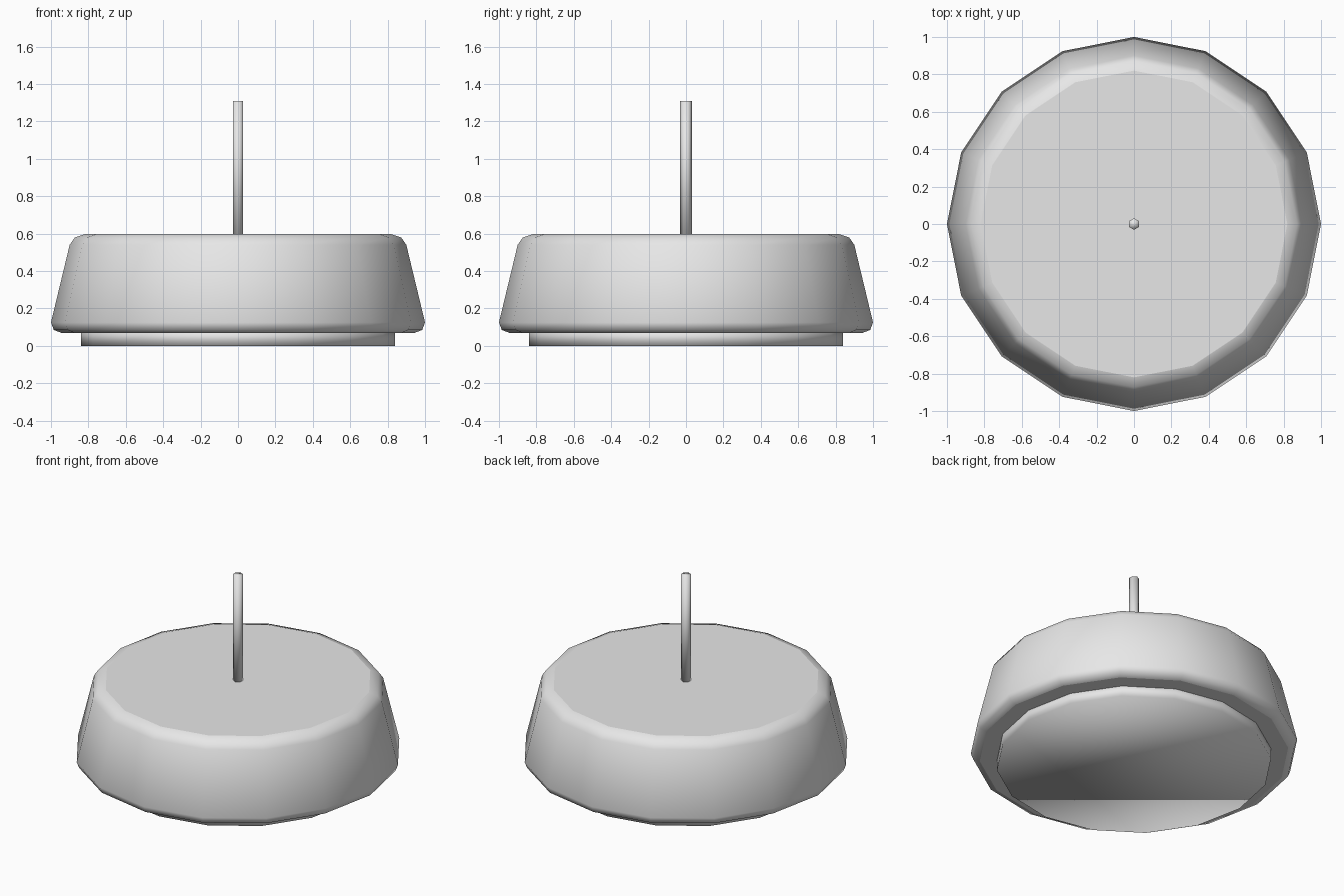
import bpy
import bmesh
from math import sin, cos, pi

cube = bpy.data.objects.get("Cube")
if cube:
    bpy.data.objects.remove(cube, do_unlink=True)

# One plain grey for everything
grey = bpy.data.materials.new("light grey")
grey.use_nodes = True
GREY = (0.8, 0.8, 0.8, 1)
grey.diffuse_color = GREY
grey.node_tree.nodes["Principled BSDF"].inputs["Base Color"].default_value = GREY


def turned_part(name, profile, sides, smooth_caps):
    """Closed solid turned around z from (radius, height) pairs, bottom to top."""
    bm = bmesh.new()
    rings = []
    for r, z in profile:
        angles = [pi / 2 + 2 * pi * i / sides for i in range(sides)]
        rings.append([bm.verts.new((r * cos(a), r * sin(a), z)) for a in angles])
    for low, high in zip(rings, rings[1:]):
        for i in range(sides):
            j = (i + 1) % sides
            bm.faces.new((low[i], low[j], high[j], high[i])).smooth = True
    for cap in (rings[0][::-1], rings[-1]):
        bm.faces.new(cap).smooth = smooth_caps
    mesh = bpy.data.meshes.new(name)
    bm.to_mesh(mesh)
    bm.free()
    mesh.materials.append(grey)
    obj = bpy.data.objects.new(name, mesh)
    bpy.context.collection.objects.link(obj)
    return obj


# Tapered body with rounded rims
turned_part("tapered_body", [
    (0.945, 0.07), (0.985, 0.085), (1.0, 0.125),
    (0.9, 0.54), (0.872, 0.58), (0.82, 0.597)], 16, False)

# Shallow disc under the body
turned_part("base_disc", [(0.84, 0), (0.84, 0.09)], 16, True)

# Thin upright rod
turned_part("rod", [(0.031, 0.57), (0.031, 1.31)], 6, True)
